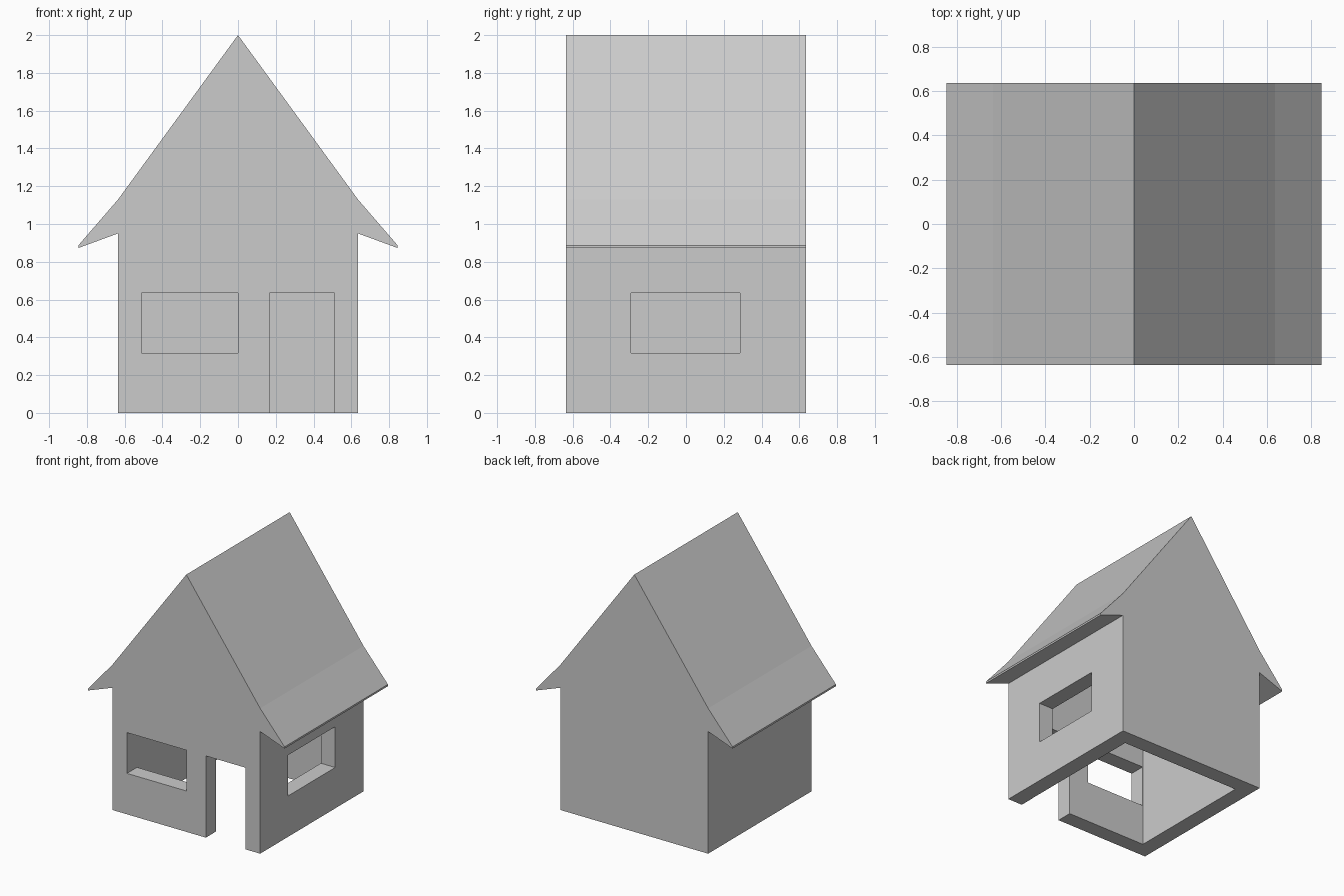
import bpy, bmesh

if "Cube" in bpy.data.objects:
    bpy.data.objects.remove(bpy.data.objects["Cube"])


def prism(name, right_half, depth):
    """Extrude a mirrored x/z outline along y; the last point is the apex at x = 0."""
    outline = right_half + [(-x, z) for x, z in reversed(right_half[:-1])]
    bm = bmesh.new()
    face = bm.faces.new([bm.verts.new((x, -depth, z)) for x, z in outline])
    ext = bmesh.ops.extrude_face_region(bm, geom=[face])
    moved = [v for v in ext["geom"] if isinstance(v, bmesh.types.BMVert)]
    bmesh.ops.translate(bm, verts=moved, vec=(0, 2 * depth, 0))
    bmesh.ops.recalc_face_normals(bm, faces=bm.faces)
    mesh = bpy.data.meshes.new(name)
    bm.to_mesh(mesh)
    bm.free()
    obj = bpy.data.objects.new(name, mesh)
    bpy.context.collection.objects.link(obj)
    return obj


def box(name, lo, hi):
    bpy.ops.mesh.primitive_cube_add(
        size=1, location=[(a + b) / 2 for a, b in zip(lo, hi)])
    obj = bpy.context.object
    obj.name = name
    obj.scale = [b - a for a, b in zip(lo, hi)]
    bpy.ops.object.transform_apply(location=False, rotation=False, scale=True)
    return obj


# House body with flared eaves
house = prism("house", [(0.635, 0), (0.635, 0.95), (0.845, 0.873),
                        (0.845, 0.887), (0.635, 1.13), (0, 2.0)], 0.635)

# Room hollow, open at the bottom and reaching up under the thin roof
cutters = [
    prism("room_cutter", [(0.512, -0.2), (0.512, 1.285), (0, 1.985)], 0.512),
    box("front_window_cutter", (-0.51, -0.8, 0.318), (0.0, -0.4, 0.635)),
    box("door_cutter", (0.168, -0.8, -0.1), (0.51, -0.4, 0.635)),
    box("side_window_cutter", (0.4, -0.29, 0.318), (0.8, 0.287, 0.635)),
]

# Cut the room and openings, then drop the cutters
for cutter in cutters:
    mod = house.modifiers.new(cutter.name, 'BOOLEAN')
    mod.operation = 'DIFFERENCE'
    mod.solver = 'EXACT'
    mod.object = cutter
    cutter.hide_render = True

bpy.context.view_layer.objects.active = house
for mod in list(house.modifiers):
    bpy.ops.object.modifier_apply(modifier=mod.name)
for cutter in cutters:
    bpy.data.objects.remove(cutter)
